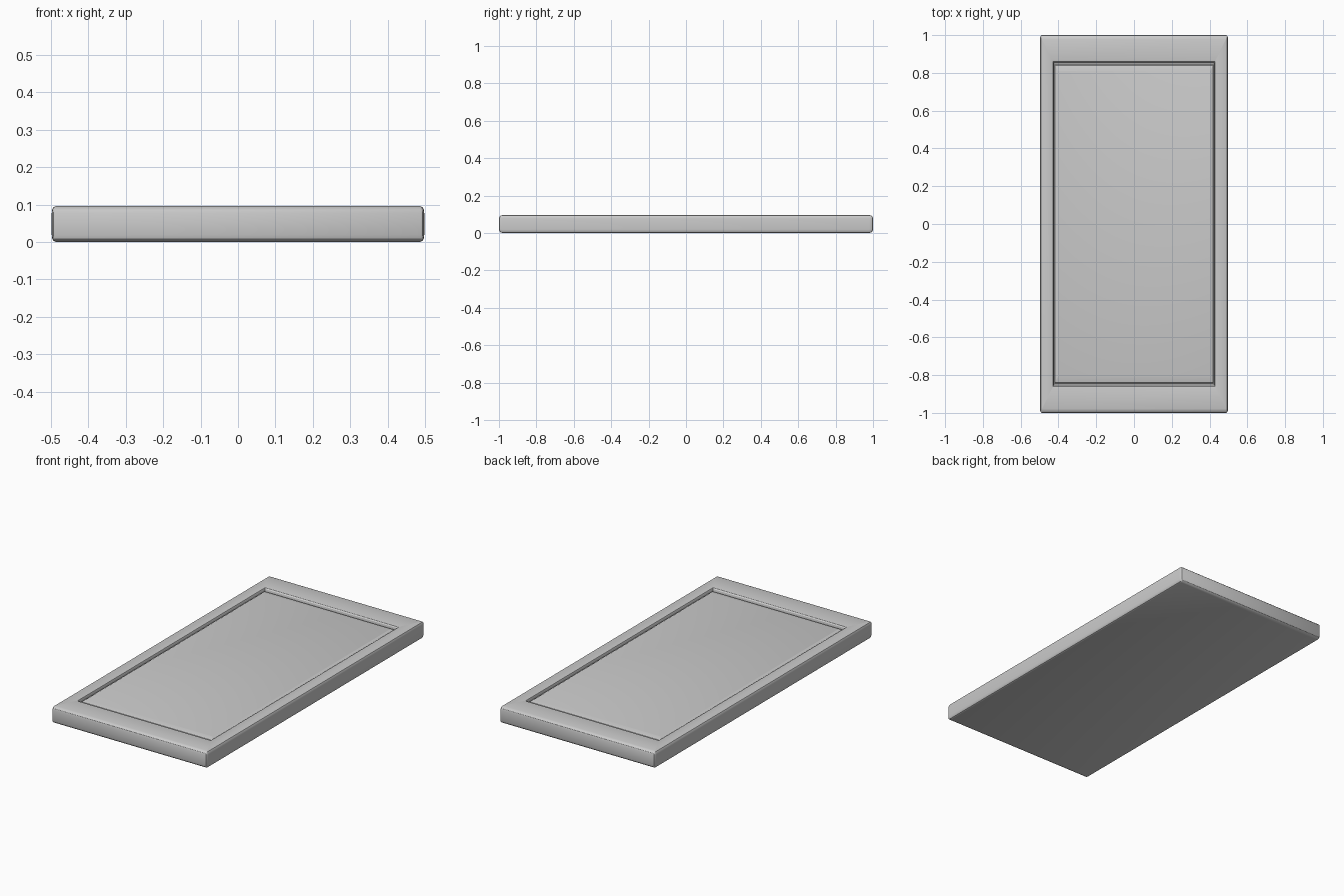
import bpy, bmesh, math

if "Cube" in bpy.data.objects:
    bpy.data.objects.remove(bpy.data.objects["Cube"])

HALF_X, HALF_Y = 0.498, 1.0


def ring(bm, inset, z, radius):
    # rounded rectangle; insets are proportionally wider along the length
    verts = []
    c = 1 - inset - radius
    for k, (sx, sy) in enumerate(((1, 1), (-1, 1), (-1, -1), (1, -1))):
        for i in range(4):
            a = math.radians(90 * k + 30 * i)
            x = sx * c + radius * math.cos(a)
            y = sy * c + radius * math.sin(a)
            verts.append(bm.verts.new((x * HALF_X, y * HALF_Y, z)))
    return verts


def loft(name, profile):
    bm = bmesh.new()
    rings = [ring(bm, *p) for p in profile]
    for a, b in zip(rings, rings[1:]):
        n = len(a)
        for i in range(n):
            j = (i + 1) % n
            bm.faces.new((a[i], a[j], b[j], b[i]))
    bm.faces.new(rings[0][::-1])
    bm.faces.new(rings[-1])
    bmesh.ops.recalc_face_normals(bm, faces=bm.faces)
    mesh = bpy.data.meshes.new(name)
    bm.to_mesh(mesh)
    bm.free()
    obj = bpy.data.objects.new(name, mesh)
    bpy.context.collection.objects.link(obj)
    bpy.context.view_layer.objects.active = obj
    obj.select_set(True)
    bpy.ops.object.shade_smooth_by_angle(angle=math.radians(30))
    return obj


# (inset, height, corner radius) from the underside, round the rim, to the panel
loft("panel_door", [
    # rounded outer rim
    (0.022, 0.0, 0.004), (0.010, 0.003, 0.012), (0.003, 0.009, 0.018), (0.0, 0.019, 0.02),
    (0.0, 0.077, 0.02), (0.003, 0.087, 0.018), (0.010, 0.093, 0.012), (0.022, 0.096, 0.004),
    # flat frame and its softened inner edge
    (0.132, 0.096, 0.002), (0.140, 0.094, 0.002), (0.145, 0.088, 0.002),
    # groove
    (0.147, 0.076, 0.002), (0.156, 0.076, 0.002),
    # sloped border of the raised centre panel
    (0.162, 0.084, 0.002), (0.190, 0.091, 0.002),
])
